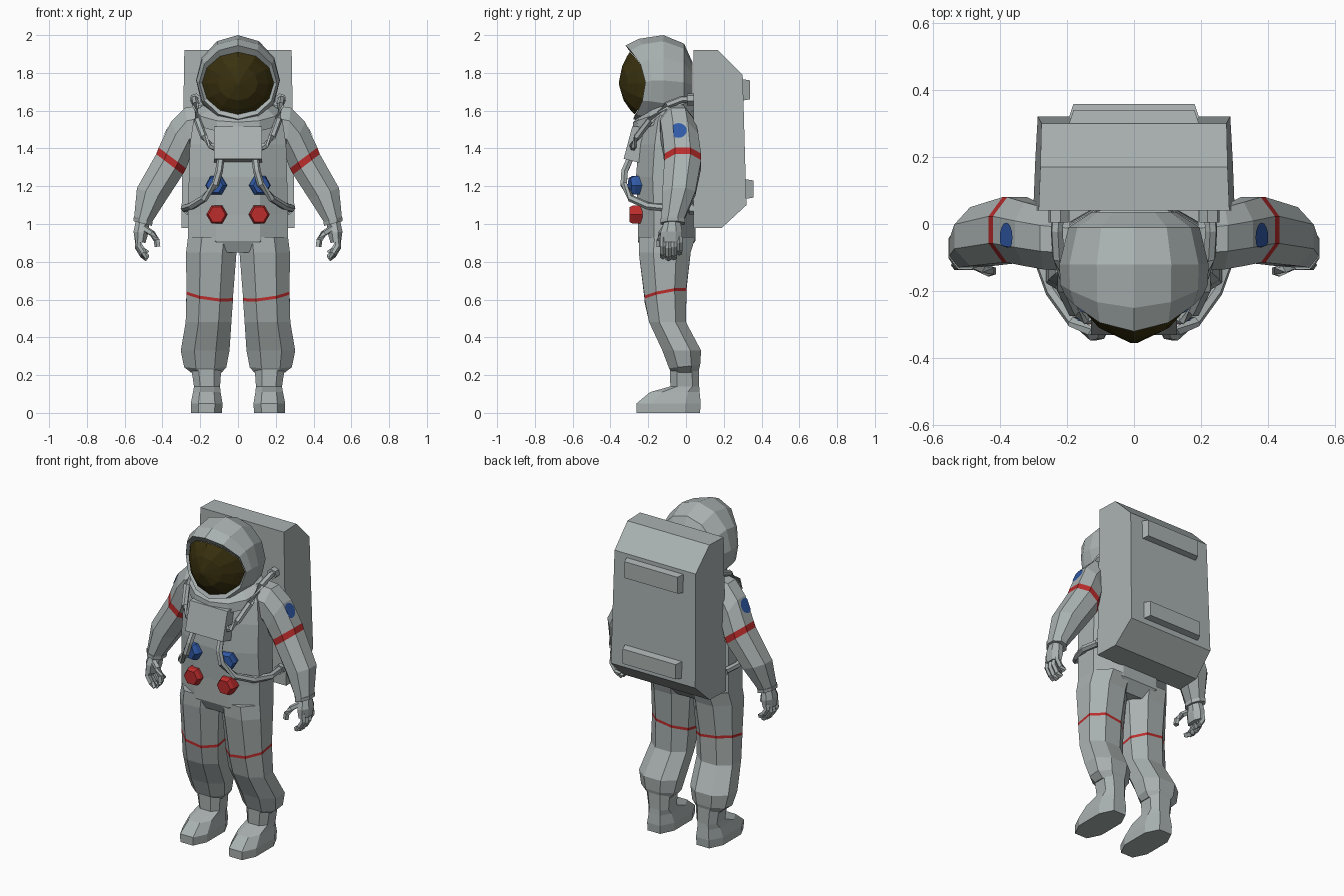
import bpy, bmesh, math
from mathutils import Vector

if "Cube" in bpy.data.objects:
    bpy.data.objects.remove(bpy.data.objects["Cube"])


def material(name, rgb):
    m = bpy.data.materials.new(name)
    m.diffuse_color = (*rgb, 1)
    m.use_nodes = True
    m.node_tree.nodes["Principled BSDF"].inputs["Base Color"].default_value = m.diffuse_color
    return m


SUIT = material("suit_grey", (0.40, 0.445, 0.44))
RED = material("red", (0.50, 0.025, 0.025))
BLUE = material("blue", (0.03, 0.10, 0.38))
GOLD = material("dark_gold_visor", (0.042, 0.031, 0.005))


def loft(name, rings, mat=SUIT, mirror=False, stripe=None):
    """Skin a list of equal-sized point rings, cap both ends; segment 'stripe' turns red."""
    bm = bmesh.new()
    vs = [[bm.verts.new(p) for p in r] for r in rings]
    n = len(vs[0])
    for k, (a, b) in enumerate(zip(vs, vs[1:])):
        for i in range(n):
            f = bm.faces.new((a[i], a[(i + 1) % n], b[(i + 1) % n], b[i]))
            f.material_index = 1 if k == stripe else 0
    bm.faces.new(vs[0][::-1])
    bm.faces.new(vs[-1])
    bmesh.ops.recalc_face_normals(bm, faces=bm.faces)
    me = bpy.data.meshes.new(name)
    bm.to_mesh(me)
    bm.free()
    me.materials.append(mat)
    if stripe is not None:
        me.materials.append(RED)
    ob = bpy.data.objects.new(name, me)
    bpy.context.collection.objects.link(ob)
    if mirror:
        ob.modifiers.new("mirror", 'MIRROR')
    return ob


def oval(c, u, v, n, turn=0.0):
    c, u, v = Vector(c), Vector(u), Vector(v)
    return [c + u * math.cos(t) + v * math.sin(t)
            for t in (turn + 2 * math.pi * i / n for i in range(n))]


def tube(name, path, r, n=6, mirror=True):
    pts = [Vector(p) for p in path]
    rings = []
    for i, p in enumerate(pts):
        t = (pts[min(i + 1, len(pts) - 1)] - pts[max(i - 1, 0)]).normalized()
        side = Vector((0.31, 0.2, 0.93)) if abs(t.z) < 0.7 else Vector((0, 1, 0))
        u = t.cross(side).normalized()
        rings.append(oval(p, u * r, t.cross(u) * r, n))
    return loft(name, rings, mirror=mirror)


def prism(name, profile, width, mirror=False):
    """Side profile (y, z) extruded across x; width(y, z) is the half width."""
    return loft(name, [[(s * width(y, z), y, z) for y, z in profile] for s in (-1, 1)])


def chamfered(x0, x1, y0, y1, z, tx=0.0, ty=0.0, c=0.28):
    """Eight-sided horizontal section with optional tilt."""
    dx, dy = (x1 - x0) * c, (y1 - y0) * c
    pts = [(x0 + dx, y0), (x1 - dx, y0), (x1, y0 + dy), (x1, y1 - dy),
           (x1 - dx, y1), (x0 + dx, y1), (x0, y1 - dy), (x0, y0 + dy)]
    xm, ym = (x0 + x1) / 2, (y0 + y1) / 2
    return [(x, y, z + tx * (x - xm) + ty * (y - ym)) for x, y in pts]


# Torso and collar
torso = [(0.85, 0.15, -0.225, 0.0), (0.91, 0.265, -0.255, 0.05), (1.05, 0.265, -0.255, 0.05),
         (1.25, 0.26, -0.265, 0.05), (1.42, 0.255, -0.25, 0.05), (1.55, 0.235, -0.225, 0.05),
         (1.63, 0.18, -0.17, 0.04)]
loft("torso", [chamfered(-w, w, a, b, z) for z, w, a, b in torso])
collar = [(1.545, 0.225, 0.175), (1.60, 0.225, 0.17), (1.63, 0.18, 0.13)]
loft("collar", [oval((0, -0.11, z), (rx, 0, 0), (0, ry, 0.36 * ry), 12) for z, rx, ry in collar])


# Helmet hood: twelve-sided rings along y, the front ones bowed back at the sides
def hood_ring(y, rx, rz, zc, top=0.0, low=0.0):
    pts = []
    for i in range(12):
        a = 2 * math.pi * i / 12
        s = math.sin(a)
        pts.append(Vector((rx * math.cos(a), y - (top if s > 0 else low) * s * s, zc + rz * s)))
    return pts


rim = hood_ring(-0.20, 0.19, 0.165, 1.745, 0.095, 0.07)
loft("helmet_hood", [hood_ring(-0.17, 0.18, 0.155, 1.745, 0.08, 0.06), rim,
                     hood_ring(-0.215, 0.205, 0.195, 1.75, 0.105, 0.065),
                     hood_ring(-0.18, 0.22, 0.22, 1.76, 0.07, 0.05),
                     hood_ring(-0.12, 0.222, 0.24, 1.76),
                     hood_ring(-0.01, 0.195, 0.205, 1.75),
                     hood_ring(0.035, 0.125, 0.12, 1.735)])

# Visor dome bulging out of the rim
dome = []
for s in (1, 0.85, 0.55, 0.05):
    dome.append([Vector((p.x * s, -0.355 + (p.y + 0.352) * s * s, 1.745 + (p.z - 1.745) * s))
                 for p in rim])
loft("visor", dome, GOLD)

# Life-support backpack and its two rear plates
prism("backpack", [(0.04, 0.98), (0.04, 1.92), (0.17, 1.92), (0.30, 1.79), (0.32, 1.10), (0.19, 0.98)],
      lambda y, z: 0.30 - 0.017 * (z - 0.98) - 0.04 * (y - 0.04))
for name, z0, z1, yb in (("upper", 1.65, 1.77, 0.34), ("lower", 1.13, 1.24, 0.358)):
    prism(name + "_pack_plate", [(yb - 0.06, z0), (yb, z0 + 0.01), (yb, z1 - 0.01), (yb - 0.06, z1)],
          lambda y, z, yb=yb: 0.2 - 0.02 * (y > yb - 0.01))

# Chest control box
prism("chest_box", [(-0.285, 1.515), (-0.33, 1.345), (-0.25, 1.325), (-0.21, 1.52)], lambda y, z: 0.128)

# Chest dials: lower red pair faces front, upper blue pair is tilted
for name, z, mat, lean in (("red_dial", 1.05, RED, 0.0), ("blue_dial", 1.205, BLUE, 0.25)):
    axis = Vector((lean, -1, 0)).normalized()
    u = Vector((1, lean, 0)).normalized()
    rings = [oval(Vector((0.112, -0.25, z)) + axis * d, u * r, (0, 0, r), 6)
             for d, r in ((-0.02, 0.056), (0.03, 0.056), (0.05, 0.045))]
    loft(name, rings, mat, mirror=True)

# Air hoses from backpack to chest box, with sockets
tube("upper_hose", [(0.225, 0.05, 1.66), (0.23, -0.02, 1.66), (0.225, -0.10, 1.63), (0.215, -0.19, 1.55),
                    (0.18, -0.26, 1.46), (0.145, -0.28, 1.415), (0.11, -0.28, 1.40)], 0.019)
tube("lower_hose", [(0.09, -0.29, 1.36), (0.10, -0.325, 1.28), (0.12, -0.33, 1.21), (0.18, -0.29, 1.135),
                    (0.245, -0.20, 1.095), (0.285, -0.09, 1.085), (0.265, 0.05, 1.08)], 0.02)
tube("upper_socket", [(0.225, 0.05, 1.66), (0.225, 0.005, 1.66)], 0.032)
tube("lower_socket", [(0.265, 0.05, 1.08), (0.268, 0.015, 1.08)], 0.03)


# Arms: each section given by outer and inner (x, z) points and y range
def arm_ring(ox, oz, ix, iz, y0, y1):
    k = 0.5 / math.cos(math.pi / 8)
    return oval(((ox + ix) / 2, (y0 + y1) / 2, (oz + iz) / 2),
                ((ox - ix) * k, 0, (oz - iz) * k), (0, (y1 - y0) * k, 0), 8, math.pi / 8)


arm = loft("arm", [arm_ring(*r) for r in (
    (0.19, 1.63, 0.19, 1.40, -0.14, 0.04), (0.28, 1.615, 0.25, 1.38, -0.135, 0.05),
    (0.355, 1.54, 0.26, 1.33, -0.125, 0.065), (0.42, 1.405, 0.275, 1.295, -0.115, 0.08),
    (0.433, 1.37, 0.292, 1.262, -0.115, 0.08), (0.535, 1.19, 0.375, 1.135, -0.125, 0.05),
    (0.55, 1.035, 0.455, 1.01, -0.13, -0.01))], mirror=True, stripe=3)
loft("cuff", [arm_ring(*r) for r in ((0.553, 1.035, 0.453, 1.01, -0.135, -0.005),
                                     (0.553, 1.015, 0.455, 0.99, -0.135, -0.005))], mirror=True)

# Shoulder patches: thin discs shrunk onto the arm
n_dir = Vector((0.89, 0, 0.46))
up = Vector((-0.46, 0, 0.89))
patch = loft("shoulder_patch", [oval(Vector((0.372, -0.04, 1.49)) + n_dir * 0.02, (0, r, 0), up * r, 16)
                                for r in (0.043, 0.03, 0.016, 0.004)], BLUE)
bm = bmesh.new()
bm.from_mesh(patch.data)
bmesh.ops.delete(bm, geom=[max(bm.faces, key=lambda f: f.calc_area())], context='FACES_ONLY')
bm.to_mesh(patch.data)
bm.free()
wrap = patch.modifiers.new("wrap", 'SHRINKWRAP')
wrap.target, wrap.offset, wrap.wrap_mode = arm, 0.004, 'ABOVE_SURFACE'
patch.modifiers.new("mirror", 'MIRROR')

# Hands: palm, four fingers and thumb
loft("palm", [arm_ring(*r) for r in ((0.54, 1.02, 0.47, 1.0, -0.115, -0.03),
                                     (0.553, 0.96, 0.475, 0.95, -0.135, -0.02),
                                     (0.545, 0.905, 0.49, 0.90, -0.135, -0.025))], mirror=True)
for i in range(4):
    y, drop = -0.122 + 0.029 * i, (0.01, 0, 0.005, 0.03)[i]
    tube("finger", [(0.525, y, 0.93), (0.53, y, 0.875 + drop), (0.505, y, 0.835 + drop),
                    (0.478, y, 0.815 + drop)], 0.016, 5)
tube("thumb", [(0.50, -0.11, 0.98), (0.455, -0.13, 0.95), (0.43, -0.14, 0.915), (0.425, -0.14, 0.88)], 0.017, 5)

# Legs with a thin slanted red stripe above the knee
legs = [(0.93, 0.0, 0.265, -0.25, 0.05, 0, 0), (0.85, 0.008, 0.275, -0.25, 0.025, 0, 0),
        (0.634, 0.027, 0.273, -0.22, 0.002, 0.14, 0.19), (0.618, 0.027, 0.273, -0.22, 0.002, 0.14, 0.19),
        (0.48, 0.035, 0.277, -0.195, 0.0, 0, 0), (0.33, 0.045, 0.303, -0.125, 0.08, 0, 0),
        (0.245, 0.062, 0.285, -0.09, 0.075, 0, 0.1), (0.215, 0.085, 0.25, -0.075, 0.065, 0, 0)]
loft("leg", [chamfered(a, b, c, d, z, tx, ty) for z, a, b, c, d, tx, ty in legs], mirror=True, stripe=2)

# Boots
boots = [(0.24, 0.088, 0.248, -0.085, 0.07), (0.14, 0.095, 0.233, -0.083, 0.07),
         (0.11, 0.092, 0.238, -0.19, 0.072), (0.05, 0.082, 0.25, -0.262, 0.078),
         (0.0, 0.085, 0.248, -0.262, 0.074)]
loft("boot", [chamfered(a, b, c, d, z, c=0.24) for z, a, b, c, d in boots], mirror=True)
